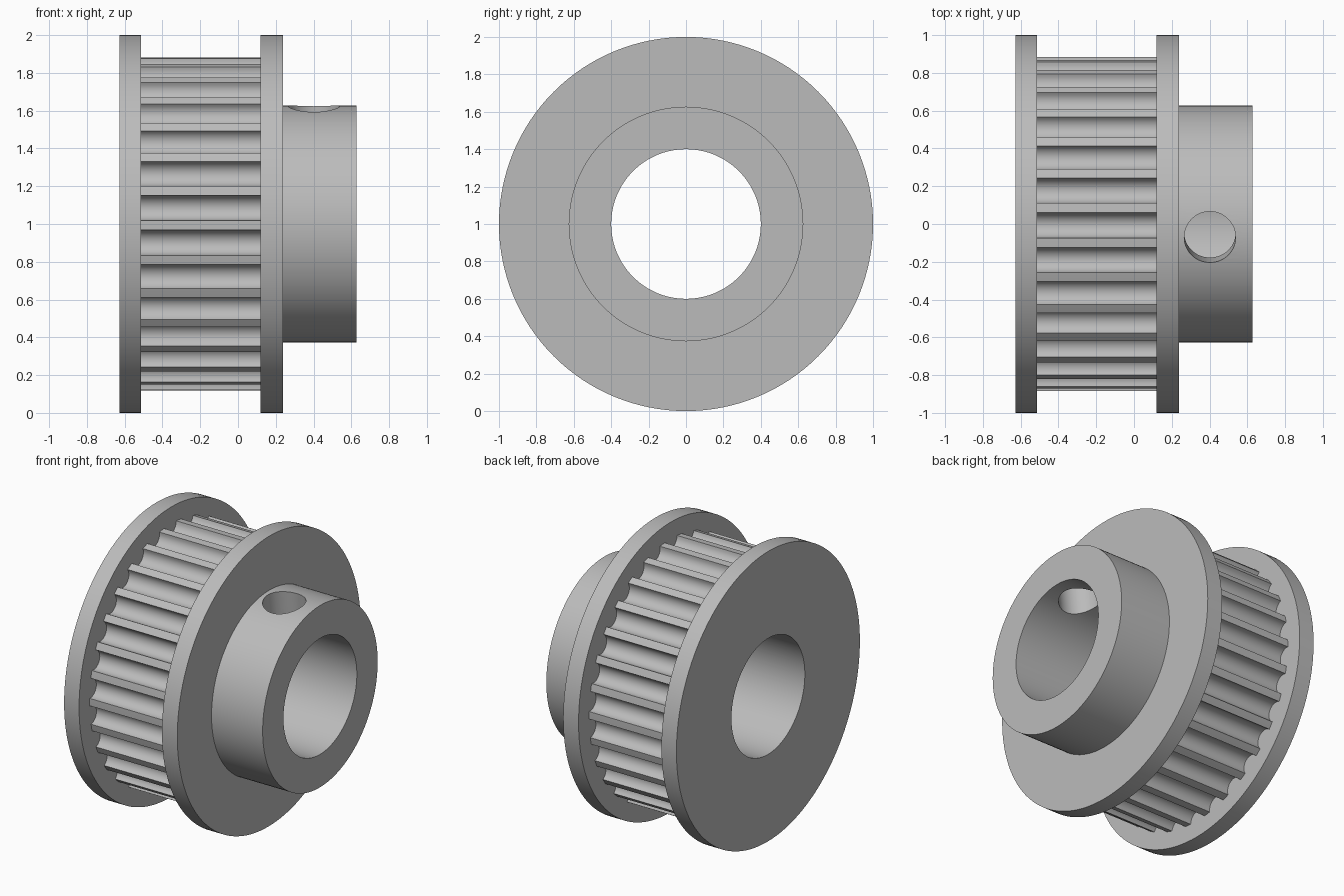
import bpy
import bmesh
from math import sin, cos, pi, radians, hypot, atan2
from mathutils import Matrix, Vector

cube = bpy.data.objects.get("Cube")
if cube:
    bpy.data.objects.remove(cube, do_unlink=True)

AXIS_Z = 1.0
BORE = 0.4
SEGMENTS = 128
TEETH = 30
PHASE = radians(0.45)

steel = bpy.data.materials.new("grey steel")
steel.use_nodes = True
GREY = (0.5, 0.5, 0.5, 1)
steel.diffuse_color = GREY
steel.node_tree.nodes["Principled BSDF"].inputs["Base Color"].default_value = GREY


def point(x, r, angle):
    """Angle runs from the top towards the front, around the x axis."""
    return Vector((x, -r * sin(angle), AXIS_Z + r * cos(angle)))


def activate(obj):
    bpy.ops.object.select_all(action='DESELECT')
    obj.select_set(True)
    bpy.context.view_layer.objects.active = obj


def add_object(name, bm):
    bmesh.ops.recalc_face_normals(bm, faces=bm.faces)
    mesh = bpy.data.meshes.new(name)
    bm.to_mesh(mesh)
    bm.free()
    mesh.materials.append(steel)
    obj = bpy.data.objects.new(name, mesh)
    bpy.context.collection.objects.link(obj)
    return obj


def smooth(obj):
    activate(obj)
    bpy.ops.object.shade_smooth_by_angle(angle=radians(30))


def bored_ring(name, outline, x0, x1):
    """Extrude a polar outline along x with a round bore through it."""
    bm = bmesh.new()
    loops = [
        [bm.verts.new(point(x, BORE if inner else r, a)) for r, a in outline]
        for x, inner in ((x0, False), (x1, False), (x1, True), (x0, True))
    ]
    n = len(outline)
    for k in range(4):
        a, b = loops[k], loops[(k + 1) % 4]
        for i in range(n):
            j = (i + 1) % n
            bm.faces.new((a[i], a[j], b[j], b[i]))
    return add_object(name, bm)


def circle(r):
    return [(r, 2 * pi * i / SEGMENTS) for i in range(SEGMENTS)]


def toothed(centre_r, groove_r, steps=12):
    """Round grooves separated by narrow lands."""
    outline = []
    pitch = 2 * pi / TEETH
    for t in range(TEETH):
        mid = PHASE + t * pitch
        for s in range(steps + 1):
            a = -pi / 2 + pi * s / steps
            radial, side = centre_r - groove_r * cos(a), groove_r * sin(a)
            outline.append((hypot(radial, side), mid + atan2(side, radial)))
        outline.append((hypot(centre_r, groove_r), mid + pitch / 2))
    return outline


# Flanges and toothed drum
smooth(bored_ring("left_flange", circle(1.0), 0.12, 0.237))
smooth(bored_ring("right_flange", circle(1.0), -0.627, -0.513))
smooth(bored_ring("toothed_drum", toothed(0.882, 0.067), -0.513, 0.12))

# Hub with a radial set screw hole in its upper wall
hub = bored_ring("hub", circle(0.627), 0.237, 0.627)
tilt = radians(6.45)
bm = bmesh.new()
bmesh.ops.create_cone(
    bm, cap_ends=True, segments=64, radius1=0.136, radius2=0.136, depth=0.6,
    matrix=Matrix.Translation(point(0.402, 0.5, tilt)) @ Matrix.Rotation(tilt, 4, 'X'))
cutter = add_object("screw_hole_cutter", bm)
cutter.hide_render = True
cut = hub.modifiers.new("screw_hole", 'BOOLEAN')
cut.object = cutter
cut.operation = 'DIFFERENCE'
cut.solver = 'EXACT'
activate(hub)
bpy.ops.object.modifier_apply(modifier=cut.name)
bpy.data.objects.remove(cutter, do_unlink=True)
smooth(hub)
